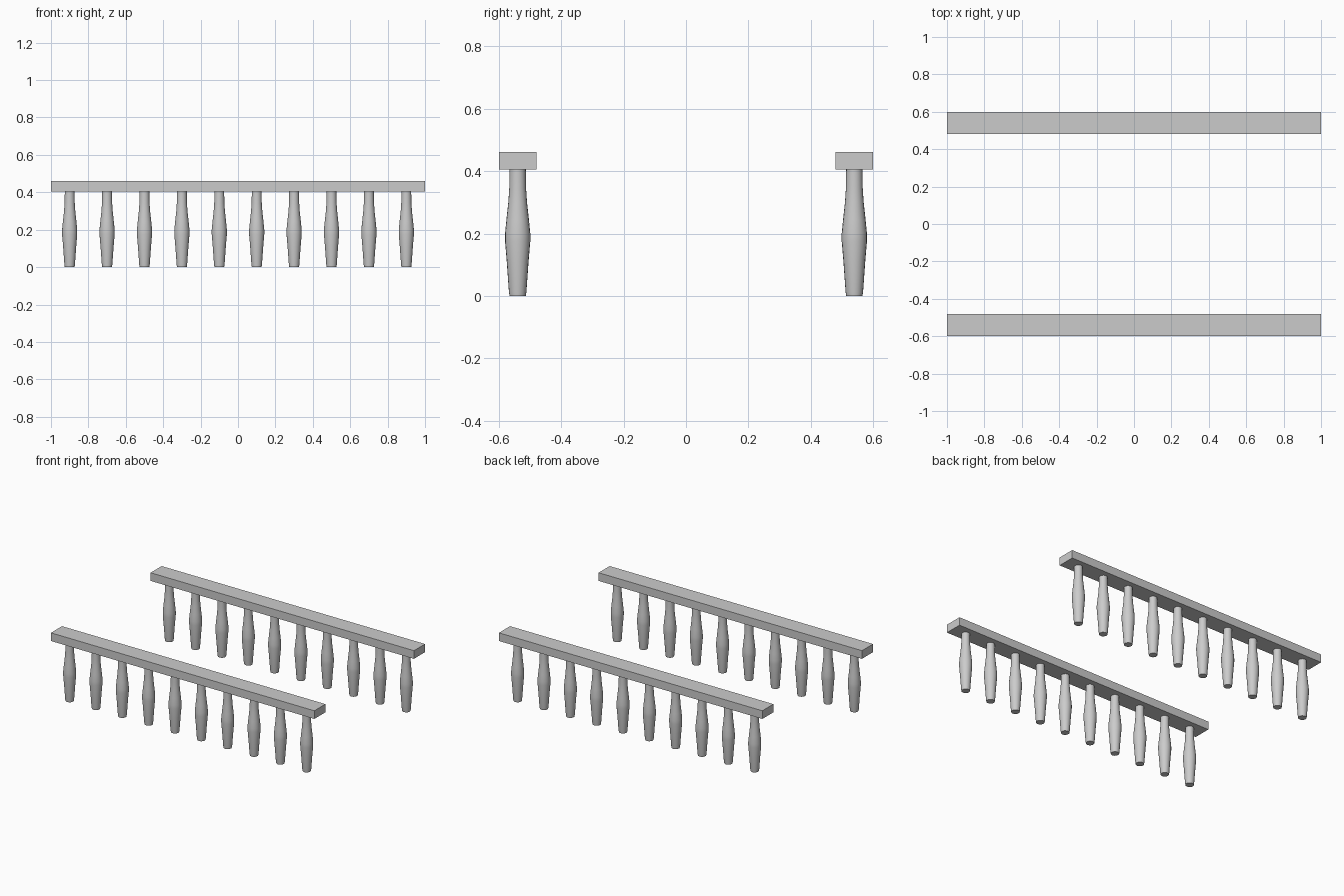
import bpy, bmesh
from math import cos, sin, pi, radians

if "Cube" in bpy.data.objects:
    bpy.data.objects.remove(bpy.data.objects["Cube"])

SIDES = 20
# baluster outline: radius, height
PROFILE = [(0.026, 0), (0.028, 0.012), (0.035, 0.11), (0.0405, 0.175), (0.0405, 0.2),
           (0.036, 0.245), (0.030, 0.3), (0.027, 0.345), (0.026, 0.407)]


def finish(name, bm, smooth=False):
    bmesh.ops.recalc_face_normals(bm, faces=bm.faces)
    mesh = bpy.data.meshes.new(name)
    bm.to_mesh(mesh)
    bm.free()
    ob = bpy.data.objects.new(name, mesh)
    bpy.context.collection.objects.link(ob)
    if smooth:
        bpy.ops.object.select_all(action='DESELECT')
        ob.select_set(True)
        bpy.context.view_layer.objects.active = ob
        bpy.ops.object.shade_smooth_by_angle(angle=radians(35))
    return ob


def baluster(name, x, y):
    bm = bmesh.new()
    rings = [[bm.verts.new((x + r * cos(2 * pi * i / SIDES), y + r * sin(2 * pi * i / SIDES), z))
              for i in range(SIDES)] for r, z in PROFILE]
    for a, b in zip(rings, rings[1:]):
        for i in range(SIDES):
            j = (i + 1) % SIDES
            bm.faces.new((a[i], a[j], b[j], b[i]))
    bm.faces.new(rings[0])
    bm.faces.new(rings[-1])
    finish(name, bm, True)


def rail(name, y):
    bm = bmesh.new()
    bmesh.ops.create_cube(bm, size=1)
    for v in bm.verts:
        v.co = (v.co.x * 2, y + v.co.y * 0.12, 0.433 + v.co.z * 0.056)
    finish(name, bm)


# two matching balustrades, front and back
for side, y in (("front", -0.54), ("back", 0.54)):
    rail(side + "_rail", y)
    for k in range(10):
        baluster(f"{side}_baluster_{k + 1}", -0.9 + 0.2 * k, y)
